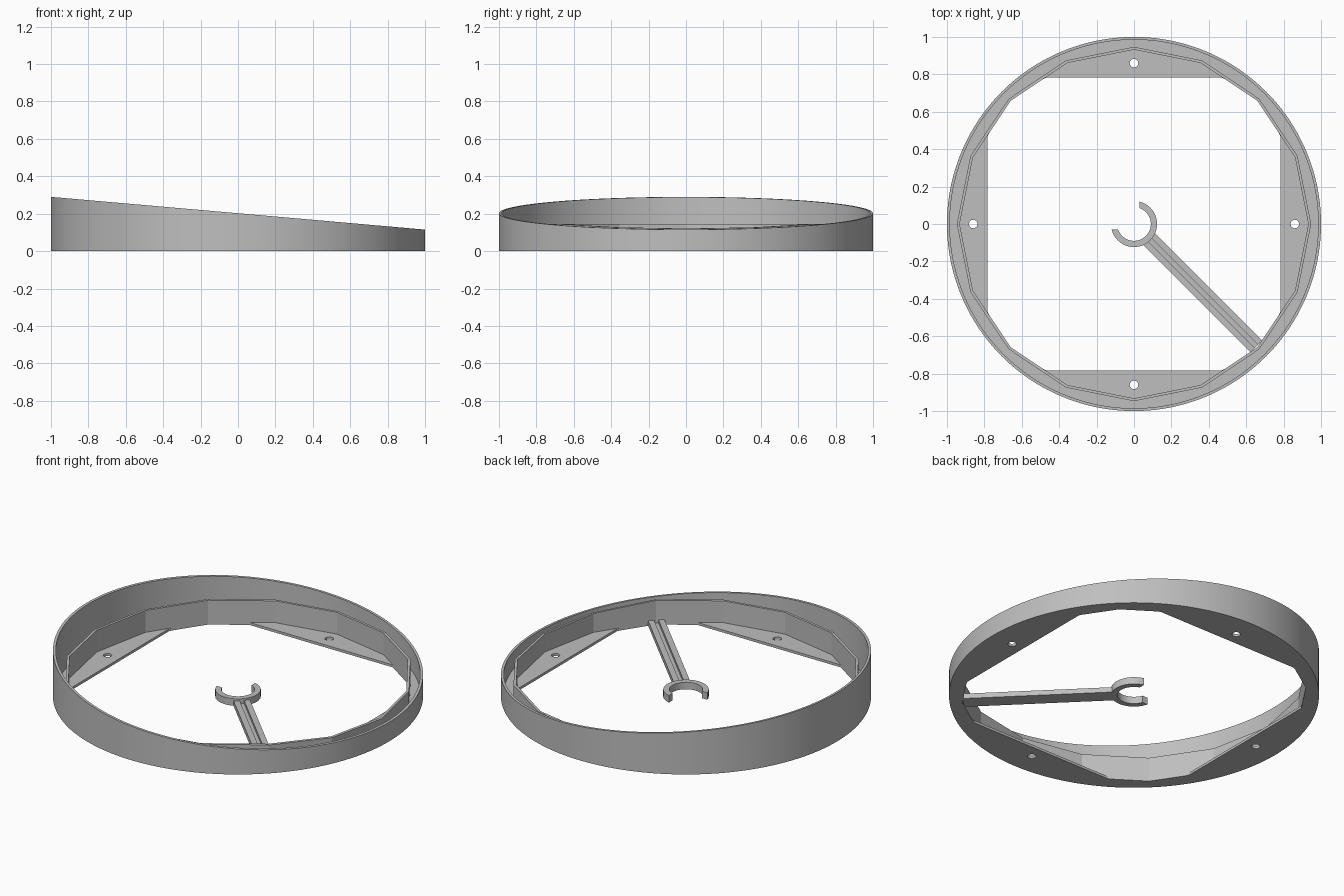
import bpy, bmesh
from math import cos, sin, pi, acos, asin, radians
from mathutils import Matrix

cube = bpy.data.objects.get("Cube")
if cube:
    bpy.data.objects.remove(cube, do_unlink=True)

mat = bpy.data.materials.new("plain_grey")
mat.use_nodes = True
GREY = (0.52, 0.52, 0.52, 1)
mat.diffuse_color = GREY
mat.node_tree.nodes["Principled BSDF"].inputs["Base Color"].default_value = GREY

SEG = 256          # samples round each ring
SIDES = 16         # sides of the inner wall
FLOOR = 0.015      # floor and tab thickness


def finish(name, bm, smooth=True):
    bmesh.ops.recalc_face_normals(bm, faces=bm.faces)
    mesh = bpy.data.meshes.new(name)
    bm.to_mesh(mesh)
    bm.free()
    mesh.materials.append(mat)
    ob = bpy.data.objects.new(name, mesh)
    bpy.context.collection.objects.link(ob)
    bpy.ops.object.select_all(action='DESELECT')
    ob.select_set(True)
    bpy.context.view_layer.objects.active = ob
    if smooth:
        bpy.ops.object.shade_smooth_by_angle(angle=radians(15))
    return ob


def loft(name, sections, closed, smooth=True):
    """Join a row of equal cross-sections into a solid."""
    bm = bmesh.new()
    rows = [[bm.verts.new(p) for p in s] for s in sections]
    k = len(rows[0])
    for i in range(len(rows) if closed else len(rows) - 1):
        a, b = rows[i], rows[(i + 1) % len(rows)]
        for j in range(k):
            bm.faces.new((a[j], a[(j + 1) % k], b[(j + 1) % k], b[j]))
    if not closed:
        bm.faces.new(rows[0])
        bm.faces.new(rows[-1])
    return finish(name, bm, smooth)


def rim_height(x):
    return 0.2025 - 0.0875 * x


def polygon(radius):
    step = 2 * pi / SIDES
    return lambda a: radius * cos(step / 2) / cos(a % step - step / 2)


def ring(name, outer, inner, top):
    sections = []
    for i in range(SEG):
        a = 2 * pi * i / SEG
        ro, ri = outer(a), inner(a)
        po, pi_ = (ro * cos(a), ro * sin(a)), (ri * cos(a), ri * sin(a))
        sections.append([(*po, 0), (*po, top(po[0])), (*pi_, top(pi_[0])), (*pi_, 0)])
    return loft(name, sections, True)


# Slanted round outer wall
ring("outer_wall", lambda a: 1.0, lambda a: 0.985, rim_height)

# Faceted inner wall, trimmed by the slanted rim
ring("inner_wall", polygon(0.947), polygon(0.932),
     lambda x: min(0.145, rim_height(x)))

# Floor with four straight-edged mounting tabs
facet = polygon(0.932)
floor = ring("floor_with_tabs", lambda a: 0.99,
             lambda a: min(facet(a), 0.783 / max(abs(cos(a)), abs(sin(a)))),
             lambda x: FLOOR)

# Screw holes through the tabs
bm = bmesh.new()
for k in range(4):
    a = k * pi / 2
    bmesh.ops.create_cone(bm, cap_ends=True, segments=24, radius1=0.023,
                          radius2=0.023, depth=0.2,
                          matrix=Matrix.Translation((0.86 * cos(a), 0.86 * sin(a), 0)))
cutter = finish("hole_cutter", bm, False)
cutter.hide_render = True
mod = floor.modifiers.new("holes", 'BOOLEAN')
mod.operation = 'DIFFERENCE'
mod.solver = 'EXACT'
mod.object = cutter
bpy.context.view_layer.objects.active = floor
bpy.ops.object.modifier_apply(modifier=mod.name)
bpy.data.objects.remove(cutter, do_unlink=True)

# Open centre clip, its mouth cut square to the axes
R_OUT, R_IN, CLIP_H, CUT, STEPS = 0.123, 0.09, 0.042, 0.03, 48
sections = []
for i in range(STEPS + 1):
    pts = []
    for r in (R_OUT, R_IN):
        start, end = pi + asin(CUT / r), 2 * pi + acos(CUT / r)
        a = start + (end - start) * i / STEPS
        pts.append((r * cos(a), r * sin(a)))
    o, n = pts
    sections.append([(*o, 0), (*o, CLIP_H), (*n, CLIP_H), (*n, 0)])
loft("centre_clip", sections, False)

# Grooved arm from the clip to the wall
half, slot, high, low = 0.045, 0.012, 0.03, 0.012
profile = [(-half, 0), (half, 0), (half, high), (slot, high),
           (slot, low), (-slot, low), (-slot, high), (-half, high)]
arm = loft("support_arm", [[(d, s, z) for s, z in profile] for d in (0.108, 0.925)],
           False, smooth=False)
arm.data.transform(Matrix.Rotation(-pi / 4, 4, 'Z'))
